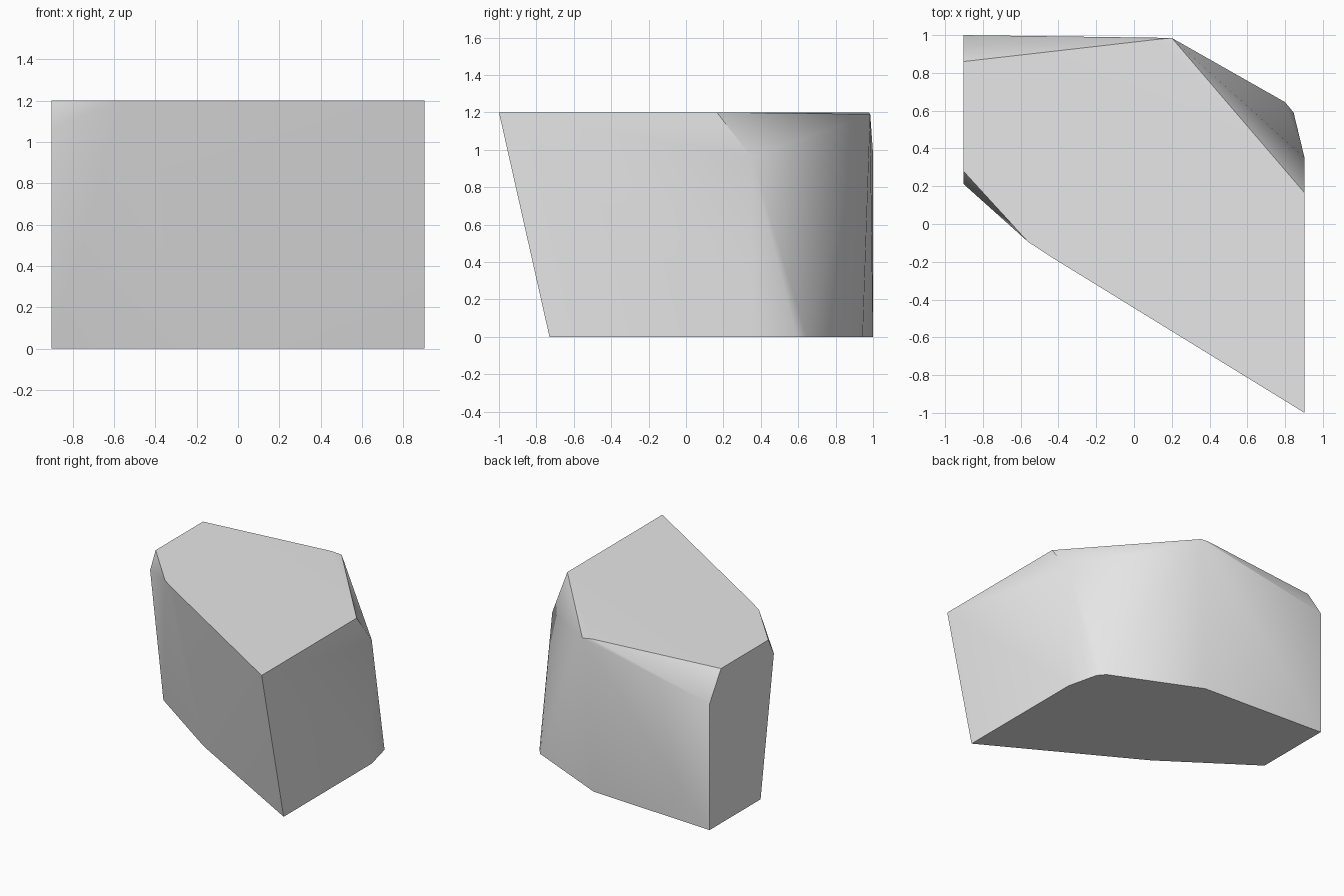
import bpy, bmesh, math

# Remove the default cube
cube = bpy.data.objects.get("Cube")
if cube:
    bpy.data.objects.remove(cube, do_unlink=True)

SIDE, TOP = 0.903, 1.2

# Outline of the flat base (x, y)
base = [(SIDE, -0.73), (SIDE, 0.35), (0.845, 0.59), (0.8, 0.645),
        (0.13, 0.945), (-SIDE, 1.0), (-SIDE, 0.375), (-0.232, -0.09)]
# Outline of the flat top (x, y)
top = [(SIDE, -1.0), (SIDE, 0.165), (0.12, 0.977), (-SIDE, 0.86),
       (-SIDE, 0.28), (-0.56, -0.095), (-0.43, -0.18)]
# Chipped corners just below the top
chips = [(SIDE, 0.35, 0.96), (0.2, 0.985, 1.19),
         (-SIDE, 1.0, 0.98), (-SIDE, 0.212, 1.07)]

points = [(x, y, 0) for x, y in base] + [(x, y, TOP) for x, y in top] + chips

# Stone body: convex hull around the outlines, flat areas merged
bm = bmesh.new()
for p in points:
    bm.verts.new(p)
bmesh.ops.convex_hull(bm, input=bm.verts[:])
bmesh.ops.dissolve_limit(bm, angle_limit=math.radians(0.3),
                         verts=bm.verts[:], edges=bm.edges[:])
bmesh.ops.recalc_face_normals(bm, faces=bm.faces[:])
mesh = bpy.data.meshes.new("stone_block")
bm.to_mesh(mesh)
bm.free()
stone = bpy.data.objects.new("stone_block", mesh)
bpy.context.collection.objects.link(stone)

# Plain grey stone
grey = bpy.data.materials.new("light_grey_stone")
grey.use_nodes = True
colour = (0.8, 0.8, 0.8, 1)
grey.diffuse_color = colour
grey.node_tree.nodes["Principled BSDF"].inputs["Base Color"].default_value = colour
mesh.materials.append(grey)

# Soft walls, crisp rims
bpy.ops.object.select_all(action="DESELECT")
stone.select_set(True)
bpy.context.view_layer.objects.active = stone
bpy.ops.object.shade_smooth_by_angle(angle=math.radians(30))
